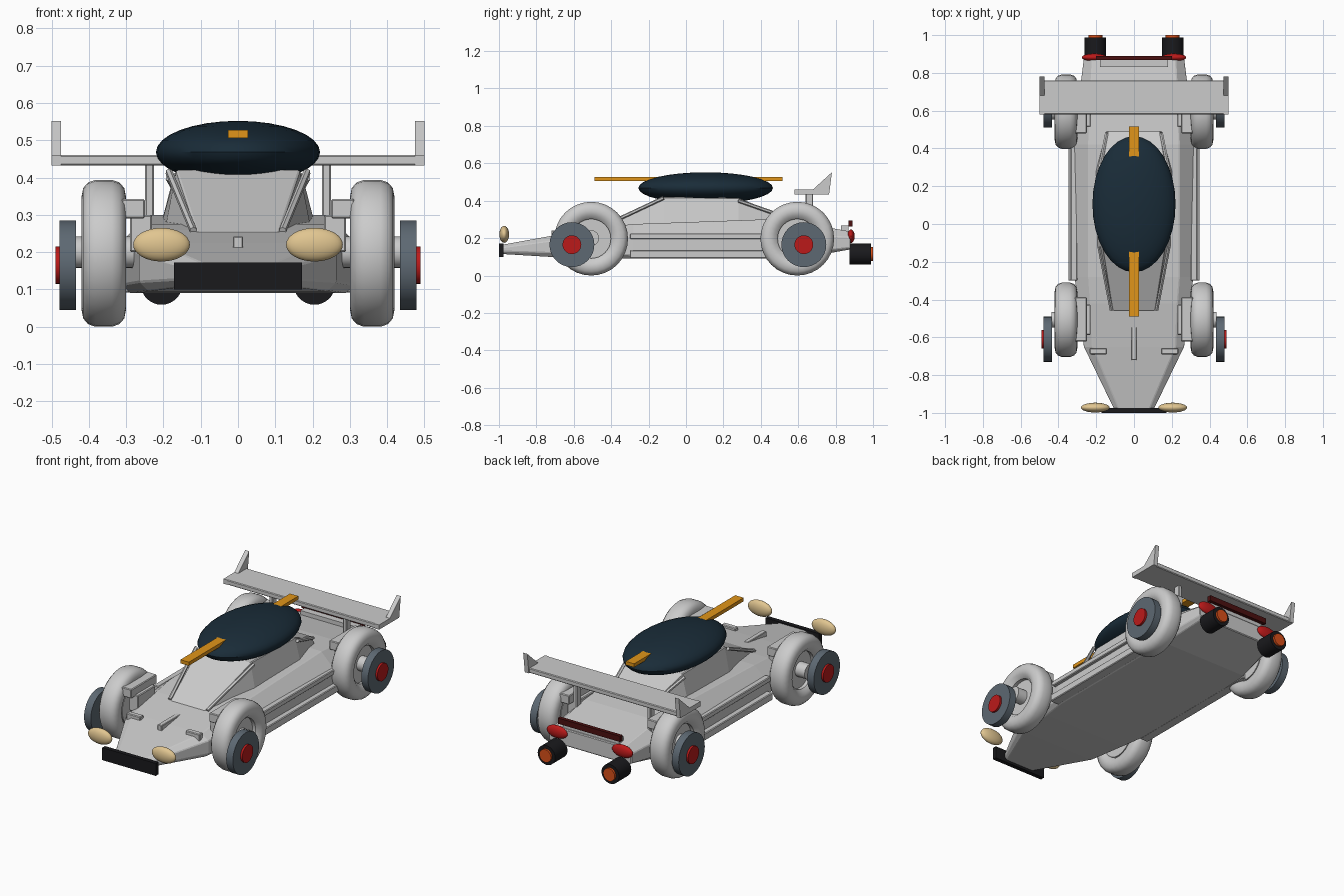
import bpy, bmesh, math
from mathutils import Vector, Matrix

if "Cube" in bpy.data.objects:
    bpy.data.objects.remove(bpy.data.objects["Cube"])


def material(name, rgb):
    m = bpy.data.materials.new(name)
    m.diffuse_color = (*rgb, 1)
    m.use_nodes = True
    m.node_tree.nodes["Principled BSDF"].inputs["Base Color"].default_value = m.diffuse_color
    return m


BLACK = material("black", (0.01, 0.01, 0.012))
GLASS = material("dark_glass", (0.01, 0.025, 0.04))
CREAM = material("cream", (0.75, 0.56, 0.28))
GOLD = material("gold", (0.75, 0.3, 0.01))
RED = material("red", (0.5, 0.01, 0.01))
DARK_RED = material("dark_red", (0.07, 0.005, 0.005))
ORANGE = material("orange", (0.7, 0.08, 0.01))
SLATE = material("slate", (0.11, 0.14, 0.17))


def finish(name, bm, mat=None, smooth=False, bevel=0):
    bmesh.ops.recalc_face_normals(bm, faces=bm.faces)
    me = bpy.data.meshes.new(name)
    bm.to_mesh(me)
    bm.free()
    ob = bpy.data.objects.new(name, me)
    bpy.context.collection.objects.link(ob)
    if mat:
        me.materials.append(mat)
    if bevel:
        b = ob.modifiers.new("bevel", 'BEVEL')
        b.width, b.segments = bevel, 1
    if smooth:
        bpy.ops.object.select_all(action='DESELECT')
        bpy.context.view_layer.objects.active = ob
        ob.select_set(True)
        bpy.ops.object.shade_smooth_by_angle(angle=math.radians(35))
    return ob


def box(name, lo, hi, mat=None, bevel=0):
    lo, hi = Vector(lo), Vector(hi)
    bm = bmesh.new()
    bmesh.ops.create_cube(bm, size=1, matrix=Matrix.Translation((lo + hi) / 2) @ Matrix.Diagonal((*(hi - lo), 1)))
    return finish(name, bm, mat, bevel=bevel)


def ellipsoid(name, centre, radii, mat):
    bm = bmesh.new()
    bmesh.ops.create_uvsphere(bm, u_segments=32, v_segments=16, radius=1,
                              matrix=Matrix.Translation(centre) @ Matrix.Diagonal((*radii, 1)))
    return finish(name, bm, mat, smooth=True)


def rod(name, a, b, r, mat=None, sides=32):
    a, b = Vector(a), Vector(b)
    rot = (b - a).to_track_quat('Z', 'Y').to_matrix().to_4x4()
    bm = bmesh.new()
    bmesh.ops.create_cone(bm, cap_ends=True, segments=sides, radius1=r, radius2=r,
                          depth=(b - a).length, matrix=Matrix.Translation((a + b) / 2) @ rot)
    return finish(name, bm, mat, smooth=True)


def loft(name, sections, bevel=0):
    # each section: y, then half outline (x, z) from bottom to top, mirrored in x
    bm = bmesh.new()
    rings = []
    for y, half in sections:
        pts = half + [(-x, z) for x, z in reversed(half)]
        rings.append([bm.verts.new((x, y, z)) for x, z in pts])
    n = len(rings[0])
    for a, b in zip(rings, rings[1:]):
        for i in range(n):
            bm.faces.new((a[i], a[(i + 1) % n], b[(i + 1) % n], b[i]))
    bm.faces.new(rings[0])
    bm.faces.new(rings[-1])
    return finish(name, bm, bevel=bevel)


def prism(name, profile, x0, x1):
    # (y, z) profile extruded along x
    bm = bmesh.new()
    face = bm.faces.new([bm.verts.new((x0, y, z)) for y, z in profile])
    ext = bmesh.ops.extrude_face_region(bm, geom=[face])
    bmesh.ops.translate(bm, verts=[v for v in ext["geom"] if isinstance(v, bmesh.types.BMVert)],
                        vec=(x1 - x0, 0, 0))
    return finish(name, bm)


def tyre(name, centre):
    # rounded section spun about the axle
    section = [(0.105, -0.035), (0.125, -0.055), (0.15, -0.06), (0.175, -0.055), (0.19, -0.042), (0.197, -0.022)]
    section += [(r, -x) for r, x in reversed(section)]
    n, steps = len(section), 32
    bm = bmesh.new()
    rings = []
    for s in range(steps):
        t = 2 * math.pi * s / steps
        rings.append([bm.verts.new((centre[0] + x, centre[1] + r * math.cos(t), centre[2] + r * math.sin(t)))
                      for r, x in section])
    for s in range(steps):
        a, b = rings[s], rings[(s + 1) % steps]
        for i in range(n):
            bm.faces.new((a[i], a[(i + 1) % n], b[(i + 1) % n], b[i]))
    return finish(name, bm, smooth=True)


# wedge body and cabin
loft("body", [
    (-0.98, [(0.09, 0.115), (0.105, 0.13), (0.105, 0.15), (0.08, 0.165)]),
    (-0.65, [(0.24, 0.095), (0.265, 0.12), (0.265, 0.195), (0.22, 0.225)]),
    (-0.42, [(0.27, 0.09), (0.295, 0.115), (0.295, 0.215), (0.23, 0.26)]),
    (-0.28, [(0.29, 0.09), (0.315, 0.11), (0.315, 0.21), (0.24, 0.275)]),
    (0.42, [(0.29, 0.09), (0.32, 0.11), (0.32, 0.22), (0.24, 0.30)]),
    (0.60, [(0.28, 0.09), (0.30, 0.12), (0.30, 0.22), (0.235, 0.285)]),
    (0.88, [(0.24, 0.14), (0.265, 0.15), (0.265, 0.205), (0.22, 0.235)])], bevel=0.004)
loft("cabin", [
    (-0.46, [(0.125, 0.21), (0.11, 0.255)]),
    (-0.12, [(0.20, 0.24), (0.165, 0.42)]),
    (0.28, [(0.21, 0.26), (0.17, 0.415)]),
    (0.49, [(0.155, 0.27), (0.135, 0.33)])], bevel=0.004)
ellipsoid("canopy", (0, 0.105, 0.468), (0.22, 0.36, 0.084), GLASS)
box("roof_stripe", (-0.027, -0.49, 0.506), (0.027, 0.515, 0.527), GOLD)

# nose details
box("front_bumper", (-0.172, -1, 0.1), (0.172, -0.975, 0.172), BLACK)
box("nose_fin", (-0.014, -0.72, 0.19), (0.014, -0.545, 0.242), bevel=0.003)

# rear wing and light bar
box("wing", (-0.5, 0.58, 0.433), (0.5, 0.76, 0.461), bevel=0.004)
box("rear_light_bar", (-0.2, 0.868, 0.262), (0.2, 0.89, 0.295), DARK_RED)
box("light_bar_mount", (-0.18, 0.83, 0.22), (0.18, 0.87, 0.268))

# mirrored details
for s, side in ((-1, "left"), (1, "right")):
    def sbox(name, x0, x1, y0, y1, z0, z1, mat=None, bevel=0.004):
        xs = sorted((s * x0, s * x1))
        return box(f"{side}_{name}", (xs[0], y0, z0), (xs[1], y1, z1), mat, bevel)

    ellipsoid(f"{side}_headlight", (s * 0.205, -0.972, 0.22), (0.076, 0.026, 0.045), CREAM)
    ellipsoid(f"{side}_tail_light", (s * 0.21, 0.882, 0.21), (0.066, 0.02, 0.036), RED)
    rod(f"{side}_exhaust", (s * 0.205, 0.875, 0.115), (s * 0.205, 0.988, 0.115), 0.056, BLACK)
    rod(f"{side}_exhaust_glow", (s * 0.205, 0.95, 0.115), (s * 0.205, 1.0, 0.115), 0.037, ORANGE)
    sbox("nose_vent", 0.145, 0.235, -0.69, -0.658, 0.19, 0.238)
    sbox("side_skirt", 0.29, 0.348, -0.30, 0.58, 0.092, 0.135)
    sbox("side_rail", 0.30, 0.335, -0.30, 0.45, 0.195, 0.225)
    sbox("wing_post", 0.225, 0.25, 0.64, 0.68, 0.24, 0.436)
    prism(f"{side}_wing_endplate", [(0.58, 0.433), (0.58, 0.461), (0.68, 0.461), (0.78, 0.552), (0.765, 0.433)],
          s * 0.474, s * 0.5)
    rod(f"{side}_windscreen_pillar", (s * 0.12, -0.455, 0.258), (s * 0.185, -0.12, 0.415), 0.01, sides=6)
    rod(f"{side}_rear_pillar", (s * 0.185, 0.28, 0.40), (s * 0.145, 0.48, 0.33), 0.01, sides=6)

    # wheels with outer discs
    for end, y, disc_y in (("front", -0.507, -0.61), ("rear", 0.595, 0.63)):
        tag = f"{side}_{end}"
        tyre(f"{tag}_tyre", (s * 0.36, y, 0.197))
        rod(f"{tag}_hub", (s * 0.31, y, 0.197), (s * 0.375, y, 0.197), 0.112)
        rod(f"{tag}_axle", (s * 0.2, y, 0.2), (s * 0.436, y, 0.2), 0.042)
        rod(f"{tag}_disc", (s * 0.435, disc_y, 0.165), (s * 0.478, disc_y, 0.165), 0.12, SLATE)
        rod(f"{tag}_disc_cap", (s * 0.46, disc_y, 0.165), (s * 0.49, disc_y, 0.165), 0.05, RED)
        sbox(f"{end}_arch_block", 0.25, 0.312, y - 0.115, y + 0.12, 0.29, 0.343)
        sbox(f"{end}_arch_support", 0.23, 0.29, y - 0.08, y + 0.08, 0.2, 0.30)
